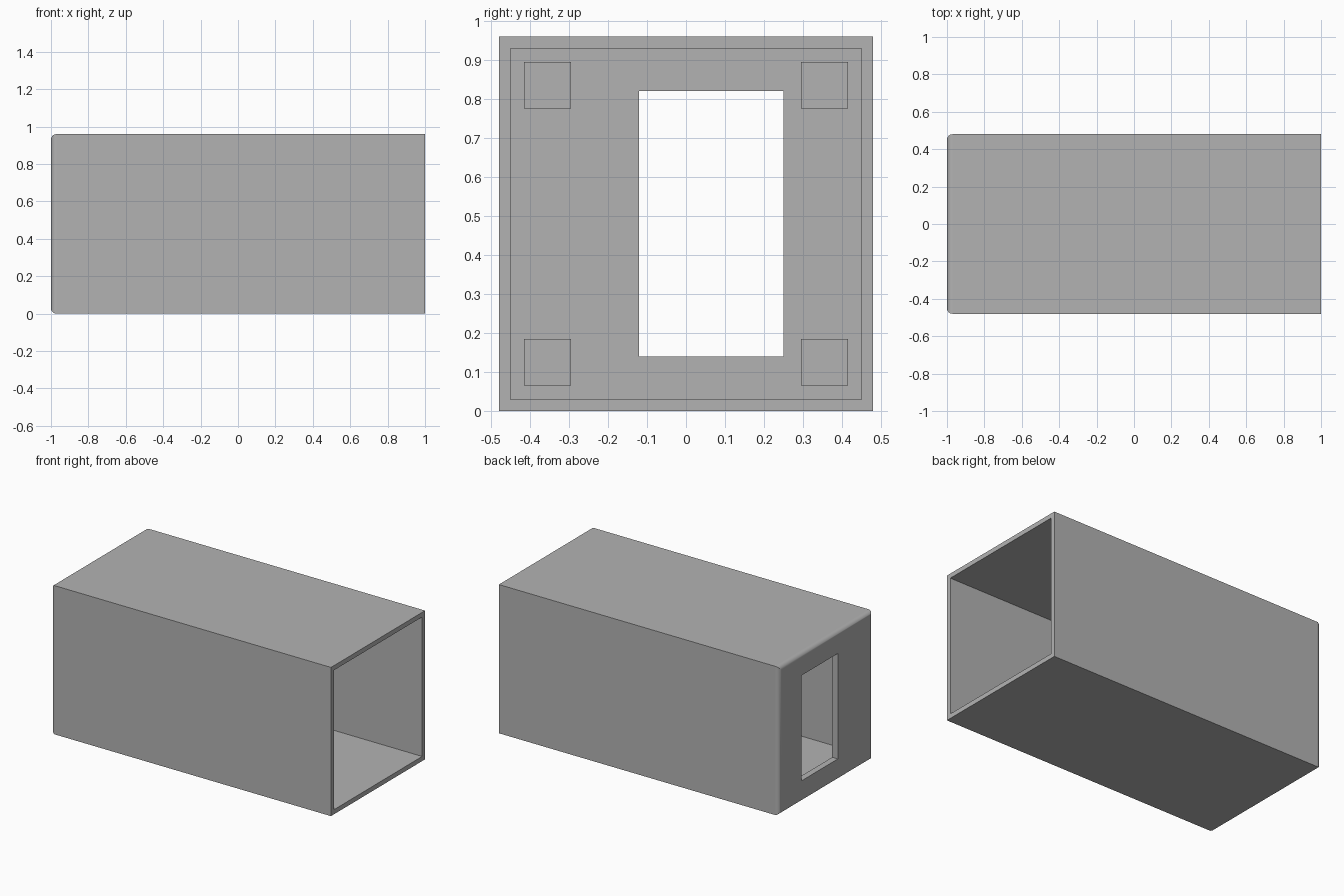
import bpy, bmesh, math

if "Cube" in bpy.data.objects:
    bpy.data.objects.remove(bpy.data.objects["Cube"])

LENGTH, SIZE = 2.0, 0.96
WALL, END_WALL, ROUND = 0.03, 0.04, 0.03
BACK = -LENGTH / 2
MID = SIZE / 2

grey = bpy.data.materials.new("plain grey")
grey.use_nodes = True
grey.diffuse_color = (0.45, 0.45, 0.45, 1)
grey.node_tree.nodes["Principled BSDF"].inputs["Base Color"].default_value = grey.diffuse_color


def box(name, x, y, z, rounded=False):
    """Box between (min, max) ranges, optionally rounding the rim of its -x end."""
    bm = bmesh.new()
    bmesh.ops.create_cube(bm, size=1)
    for v in bm.verts:
        v.co = [r[0] if c < 0 else r[1] for c, r in zip(v.co, (x, y, z))]
    if rounded:
        rim = [e for e in bm.edges if all(v.co.x < x[0] + 0.001 for v in e.verts)]
        bmesh.ops.bevel(bm, geom=rim, offset=ROUND, segments=8, profile=0.5, affect='EDGES')
    mesh = bpy.data.meshes.new(name)
    bm.to_mesh(mesh)
    bm.free()
    mesh.materials.append(grey)
    obj = bpy.data.objects.new(name, mesh)
    bpy.context.collection.objects.link(obj)
    return obj


def cut(target, cutter):
    """Subtract the cutter from the target, then discard it."""
    mod = target.modifiers.new("cut", 'BOOLEAN')
    mod.operation, mod.solver, mod.object = 'DIFFERENCE', 'EXACT', cutter
    bpy.context.view_layer.objects.active = target
    bpy.ops.object.modifier_apply(modifier=mod.name)
    bpy.data.objects.remove(cutter)


# Housing: long square tube, open at +x, closed by a rounded end wall at -x
housing = box("housing", (BACK, -BACK), (-MID, MID), (0, SIZE), rounded=True)
inner = MID - WALL
cut(housing, box("cavity_cutter", (BACK + END_WALL, 1.2), (-inner, inner), (WALL, SIZE - WALL)))

# Rectangular window through the end wall
cut(housing, box("window_cutter", (-1.2, -0.8), (-0.12, 0.25), (0.14, 0.82)))

bpy.ops.object.select_all(action='DESELECT')
housing.select_set(True)
bpy.context.view_layer.objects.active = housing
bpy.ops.object.shade_smooth_by_angle(angle=math.radians(30))
housing.modifiers.new("flat_face_normals", 'WEIGHTED_NORMAL').keep_sharp = True

# Square standoffs in the four corners of the end wall
HALF, OFFSET, HEIGHT = 0.06, 0.355, 0.07
for side, y in (("right", -OFFSET), ("left", OFFSET)):
    for level, z in (("lower", MID - OFFSET), ("upper", MID + OFFSET)):
        box(f"{level}_{side}_standoff",
            (BACK + END_WALL - 0.01, BACK + END_WALL + HEIGHT),
            (y - HALF, y + HALF), (z - HALF, z + HALF))
